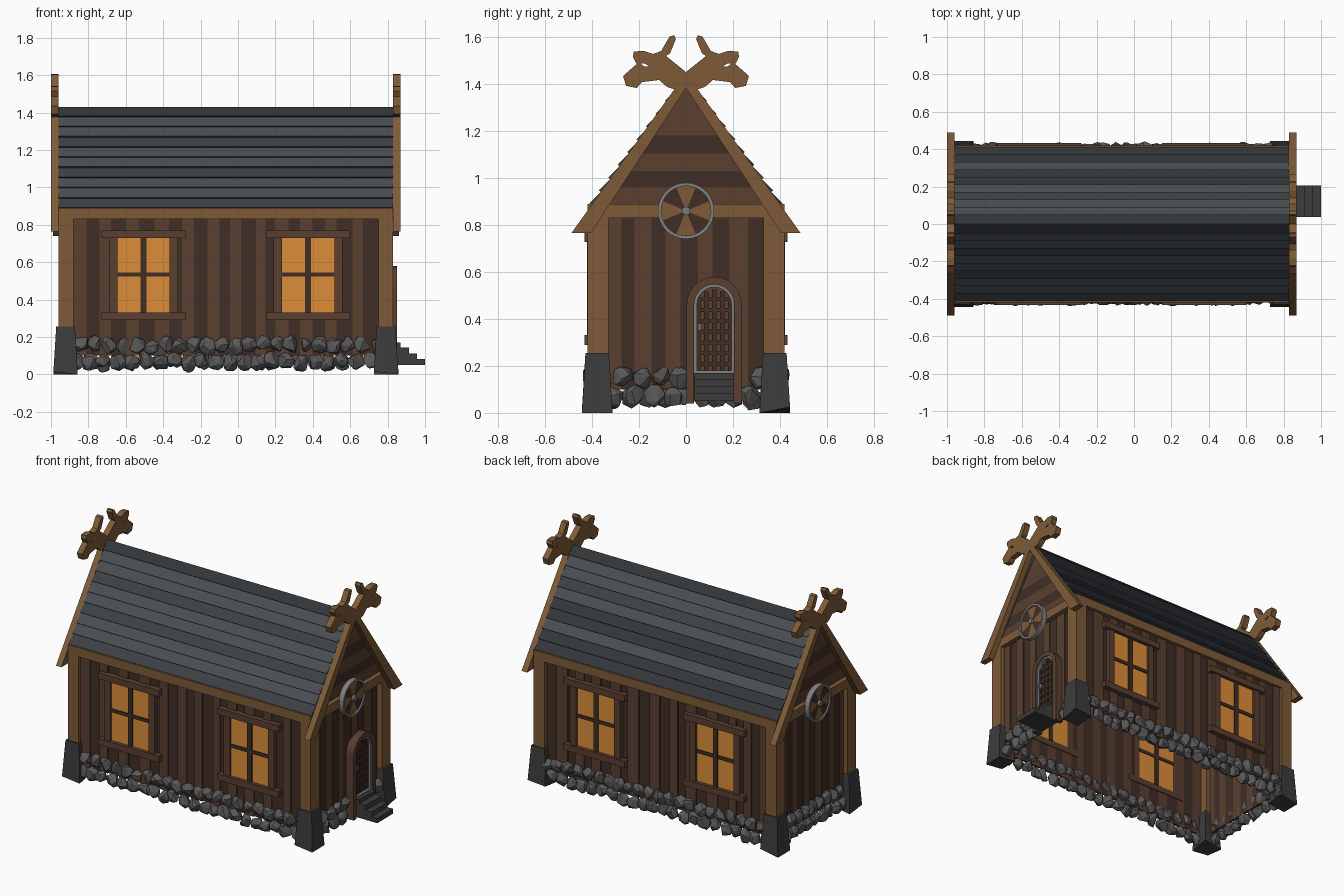
import bpy, bmesh, random
from math import sin, cos, pi, hypot
from mathutils import Matrix, Vector

if "Cube" in bpy.data.objects:
    bpy.data.objects.remove(bpy.data.objects["Cube"])

random.seed(4)
CX = -0.065                       # centre of the house body in x


def mat(name, r, g, b):
    m = bpy.data.materials.new(name)
    m.diffuse_color = (r, g, b, 1)
    m.use_nodes = True
    m.node_tree.nodes["Principled BSDF"].inputs["Base Color"].default_value = m.diffuse_color
    return m


LIGHT = mat("light_wood", .21, .105, .04)
MID = mat("mid_wood", .10, .050, .030)
DARK = mat("dark_wood", .052, .027, .019)
GLOW = mat("window_glow", .72, .27, .04)
IRON = mat("iron", .22, .22, .22)
BASE = mat("base_stone", .045, .045, .045)
STONE = mat("rubble_stone", .10, .10, .10)
SLATES = [mat("roof_%d" % i, c, c * 1.15, c * 1.3) for i, c in enumerate((.032, .045, .065))]


def add(name, bm, m):
    bmesh.ops.recalc_face_normals(bm, faces=bm.faces)
    me = bpy.data.meshes.new(name)
    bm.to_mesh(me)
    bm.free()
    me.materials.append(m)
    ob = bpy.data.objects.new(name, me)
    bpy.context.collection.objects.link(ob)
    return ob


def boxes(name, items, m):
    """Boxes given as (x0, x1, y0, y1, z0, z1), kept in one object."""
    bm = bmesh.new()
    for x0, x1, y0, y1, z0, z1 in items:
        s = Vector((abs(x1 - x0), abs(y1 - y0), abs(z1 - z0)))
        c = Vector((x0 + x1, y0 + y1, z0 + z1)) / 2
        bmesh.ops.create_cube(bm, size=1, matrix=Matrix.Translation(c) @ Matrix.Diagonal(s).to_4x4())
    return add(name, bm, m)


def plate(name, loops, x0, x1, m):
    """Flat outline in (y, z), inner loops are holes, extruded along x."""
    cu = bpy.data.curves.new(name, 'CURVE')
    cu.dimensions, cu.fill_mode = '2D', 'BOTH'
    cu.extrude = abs(x1 - x0) / 2
    for pts in loops:
        sp = cu.splines.new('POLY')
        sp.points.add(len(pts) - 1)
        for p, (y, z) in zip(sp.points, pts):
            p.co = (y, z, 0, 1)
        sp.use_cyclic_u, sp.use_smooth = True, False
    tmp = bpy.data.objects.new(name + "_outline", cu)
    bpy.context.collection.objects.link(tmp)
    dg = bpy.context.evaluated_depsgraph_get()
    me = bpy.data.meshes.new_from_object(tmp.evaluated_get(dg))
    bpy.data.objects.remove(tmp)
    me.transform(Matrix(((0, 0, 1, (x0 + x1) / 2), (1, 0, 0, 0), (0, 1, 0, 0), (0, 0, 0, 1))))
    bm = bmesh.new()
    bm.from_mesh(me)
    bmesh.ops.remove_doubles(bm, verts=bm.verts, dist=1e-5)
    return add(name, bm, m)


def ends(x):
    """The same x on the right end and on the left end."""
    return (x, 2 * CX - x)


def cuts(a, b):
    """Uneven plank edges from a to b."""
    c = [a]
    while c[-1] < b - .1:
        c.append(c[-1] + random.uniform(.05, .085))
    return c + [b]


# Corner posts, tapered stone bases and top beams
post, base = [], bmesh.new()
for sx in (1, -1):
    for sy in (1, -1):
        post.append((CX + sx * .815, CX + sx * .895, sy * .33, sy * .42, .2, .89))
        r = bmesh.ops.create_cube(base, size=1)
        for v in r['verts']:
            k = .065 if v.co.z < 0 else .05
            z = .255 if v.co.z > 0 else random.choice((0, .015, .025))
            v.co = (CX + sx * .857 + v.co.x * 2 * k, sy * .378 + v.co.y * 2 * k, z)
boxes("corner_posts", post, LIGHT)
add("post_bases", base, BASE)
boxes("eave_beams", [(-.88, .75, s * .36, s * .42, .83, .89) for s in (1, -1)], LIGHT)
boxes("gable_beams", [(a, b, -.33, .33, .83, .89) for a, b in zip(ends(.77), ends(.83))], LIGHT)

# Vertical wall planks in two browns, hollow inside
planks = ([], [])
for s in (1, -1):
    c = cuts(-.89, .76)
    for i, (a, b) in enumerate(zip(c, c[1:])):
        planks[i % 2].append((a, b, s * .385, s * (.402 - .008 * (i % 2)), .1, .84))
for e in (0, 1):
    c = cuts(-.34, .34)
    for i, (a, b) in enumerate(zip(c, c[1:])):
        planks[i % 2].append((ends(.78)[e], ends(.80 - .006 * (i % 2))[e], a, b, .1, .84))
boxes("wall_planks_mid", planks[0], MID)
boxes("wall_planks_dark", planks[1], DARK)

# Windows: panes, cross bars, frames
panes, bars, frames = [], [], []
for s in (1, -1):
    for x in (CX - .44, CX + .44):
        panes.append((x - .145, x + .145, s * .38, s * .408, .33, .735))
        bars += [(x - .016, x + .016, s * .375, s * .416, .33, .735),
                 (x - .145, x + .145, s * .375, s * .415, .523, .545)]
        frames += [(x + k * .14, x + k * .185, s * .38, s * .422, .30, .76) for k in (1, -1)]
        frames += [(x - .225, x + .225, s * .38, s * .432, z, z + .042) for z in (.29, .728)]
boxes("window_panes", panes, GLOW)
boxes("window_bars", bars, DARK)
boxes("window_frames", frames, MID)

# Bargeboards crossing into carved beast heads, with eye holes
half = [(0, 1.451), (.085, 1.519), (.068, 1.53), (.043, 1.591), (.05, 1.607), (.07, 1.602),
        (.106, 1.54), (.14, 1.528), (.18, 1.541), (.222, 1.538), (.226, 1.515), (.21, 1.485),
        (.268, 1.434), (.255, 1.392), (.21, 1.383), (.187, 1.408), (.115, 1.417), (.08, 1.387),
        (.05, 1.377), (.488, .765), (.405, .765), (0, 1.383)]
outline = half + [(-y, z) for y, z in half[-2:0:-1]]
eye = [(.157, 1.474), (.175, 1.487), (.192, 1.487), (.178, 1.474)]
for a, b in zip(ends(.83), ends(.87)):
    plate("bargeboard", [outline, eye, [(-y, z) for y, z in eye]], a, b, LIGHT)

# Horizontal gable planks
zs = (.88, .96, 1.03, 1.105, 1.18, 1.41)
for a, b in zip(ends(.78), ends(.80)):
    for i, (z0, z1) in enumerate(zip(zs, zs[1:])):
        w0, w1 = (1.425 - z0) / 1.43, (1.425 - z1) / 1.43
        plate("gable_plank", [[(-w0, z0), (w0, z0), (w1, z1), (-w1, z1)]], a, b, (MID, DARK)[i % 2])

# Lapped roof boards
N, RY, RZ = 10, .402, .545
L = hypot(RY, RZ)


def slope(s, n):
    return (RY - s * RY / L + n * RZ / L, .885 + s * RZ / L + n * RY / L)


for sg in (1, -1):
    for i in range(N):
        s0, s1 = i * L / N, min((i + 1.2) * L / N, L)
        prof = [slope(s0, .012), slope(s1, 0), slope(s1, -.012), slope(s0, -.012)]
        prof = [(sg * max(y, 0), min(z, 1.44)) for y, z in prof]
        plate("roof_board", [prof], -.96, .83, SLATES[(i * 2 + random.randint(0, 1)) % 3])


# Round gable ornaments: eight wedges, iron rim and hub
def circle(r, n, a0=0, a1=2 * pi, z=.86):
    return [(r * cos(a0 + (a1 - a0) * i / n), z + r * sin(a0 + (a1 - a0) * i / n)) for i in range(n)]


for e in (0, 1):
    for i in range(8):
        arc = circle(.11, 5, (i - .5) * pi / 4, (i + .75) * pi / 4 - 0)[:5]
        plate("ornament_wedge", [[(0, .86)] + arc], ends(.825)[e], ends(.85)[e], (LIGHT, DARK)[i % 2])
    plate("ornament_rim", [circle(.12, 32), circle(.106, 32)], ends(.825)[e], ends(.86)[e], IRON)
    plate("ornament_hub", [circle(.018, 12)], ends(.825)[e], ends(.866)[e], IRON)


# Arched door with frame, iron trim and lattice, on the right end only
def arch(hw, z0, spring=.462, cy=.12):
    return ([(cy + hw, z0)] + [(cy + hw * cos(pi * i / 12), spring + hw * sin(pi * i / 12)) for i in range(13)]
            + [(cy - hw, z0)])


plate("door_frame", [arch(.117, .04) + arch(.085, .04)[::-1]], .79, .85, MID)
plate("door_trim", [arch(.086, .165), arch(.073, .18)], .80, .843, IRON)
plate("door_panel", [arch(.08, .17)], .795, .82, MID)
lattice = [(.81, .828, .12 + k * .034 - .009, .12 + k * .034 + .009, .18, .525 - .008 * k * k) for k in (-2, -1, 0, 1, 2)]
lattice += [(.81, .828, .05, .19, .2 + k * .046, .216 + k * .046) for k in range(7)]
boxes("door_lattice", lattice, DARK)
boxes("door_handle", [(.82, .84, .052, .064, .35, .38)], IRON)
boxes("door_steps", [(.80, x, .037, .205, .05, z) for x, z in
                     ((.868, .17), (.915, .145), (.957, .112), (1.0, .082))], BASE)


# Faceted rubble footing: two staggered rows of hull stones along each wall
def rubble(name, p, q):
    bm = bmesh.new()
    p, q = Vector(p), Vector(q)
    n = max(1, round((q - p).length / .075))
    d = (q - p).normalized()
    for row, z in enumerate((.068, .155)):
        for i in range(n):
            t = (i + .5 + (row - .5) * .4) / n
            c = p.lerp(q, t) + Vector((random.uniform(-.006, .006), random.uniform(-.006, .006),
                                       z + random.uniform(-.01, .01)))
            rl, rz = random.uniform(.042, .052), random.uniform(.043, .053)
            vs = []
            for _ in range(22):
                u = Vector([random.gauss(0, 1) for _ in range(3)]).normalized()
                sc = Vector((rl if abs(d.x) > .5 else .036, rl if abs(d.y) > .5 else .036, rz))
                vs.append(bm.verts.new(c + u * sc))
            bmesh.ops.convex_hull(bm, input=vs)
    add(name, bm, STONE)


rubble("rubble_front", (-.89, -.4, 0), (.76, -.4, 0))
rubble("rubble_back", (-.89, .4, 0), (.76, .4, 0))
rubble("rubble_left", (-.935, -.33, 0), (-.935, .33, 0))
rubble("rubble_right_a", (.805, -.33, 0), (.805, .005, 0))
rubble("rubble_right_b", (.805, .235, 0), (.805, .34, 0))
